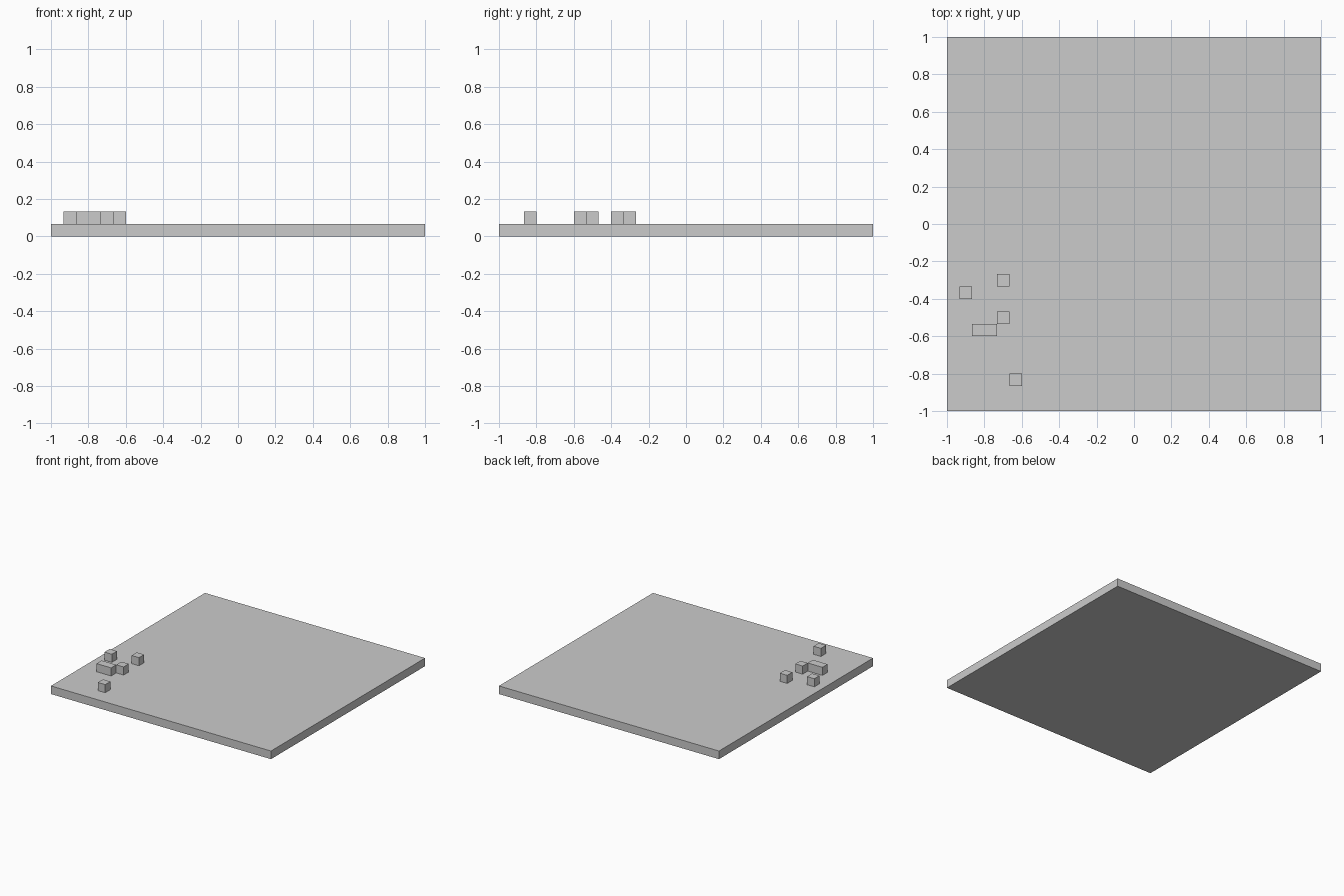
import bpy
import bmesh
from mathutils import Matrix, Vector

cube = bpy.data.objects.get("Cube")
if cube:
    bpy.data.objects.remove(cube, do_unlink=True)

CELL = 2 / 30  # the board is 30 cells wide and one cell thick

grey = bpy.data.materials.new("plain_grey")
grey.use_nodes = True
colour = (0.6, 0.6, 0.6, 1)
grey.diffuse_color = colour
grey.node_tree.nodes["Principled BSDF"].inputs["Base Color"].default_value = colour


def add_box(name, column, row, layer, columns=1, rows=1):
    """Add a one-cell-high box whose lower corner sits on the given cell."""
    size = Vector((columns, rows, 1)) * CELL
    corner = Vector((column * CELL - 1, row * CELL - 1, layer * CELL))
    mesh = bpy.data.meshes.new(name)
    bm = bmesh.new()
    bmesh.ops.create_cube(bm, size=1, matrix=Matrix.Diagonal(size.to_4d()))
    bm.to_mesh(mesh)
    bm.free()
    mesh.materials.append(grey)
    box = bpy.data.objects.new(name, mesh)
    box.location = corner + size / 2
    bpy.context.collection.objects.link(box)


# Square base board
add_box("base_board", 0, 0, 0, 30, 30)

# Small blocks standing on the board
add_box("left_edge_block", 1, 9, 1)
add_box("rear_block", 4, 10, 1)
add_box("middle_block", 4, 7, 1)
add_box("long_block", 2, 6, 1, columns=2)
add_box("front_block", 5, 2, 1)
